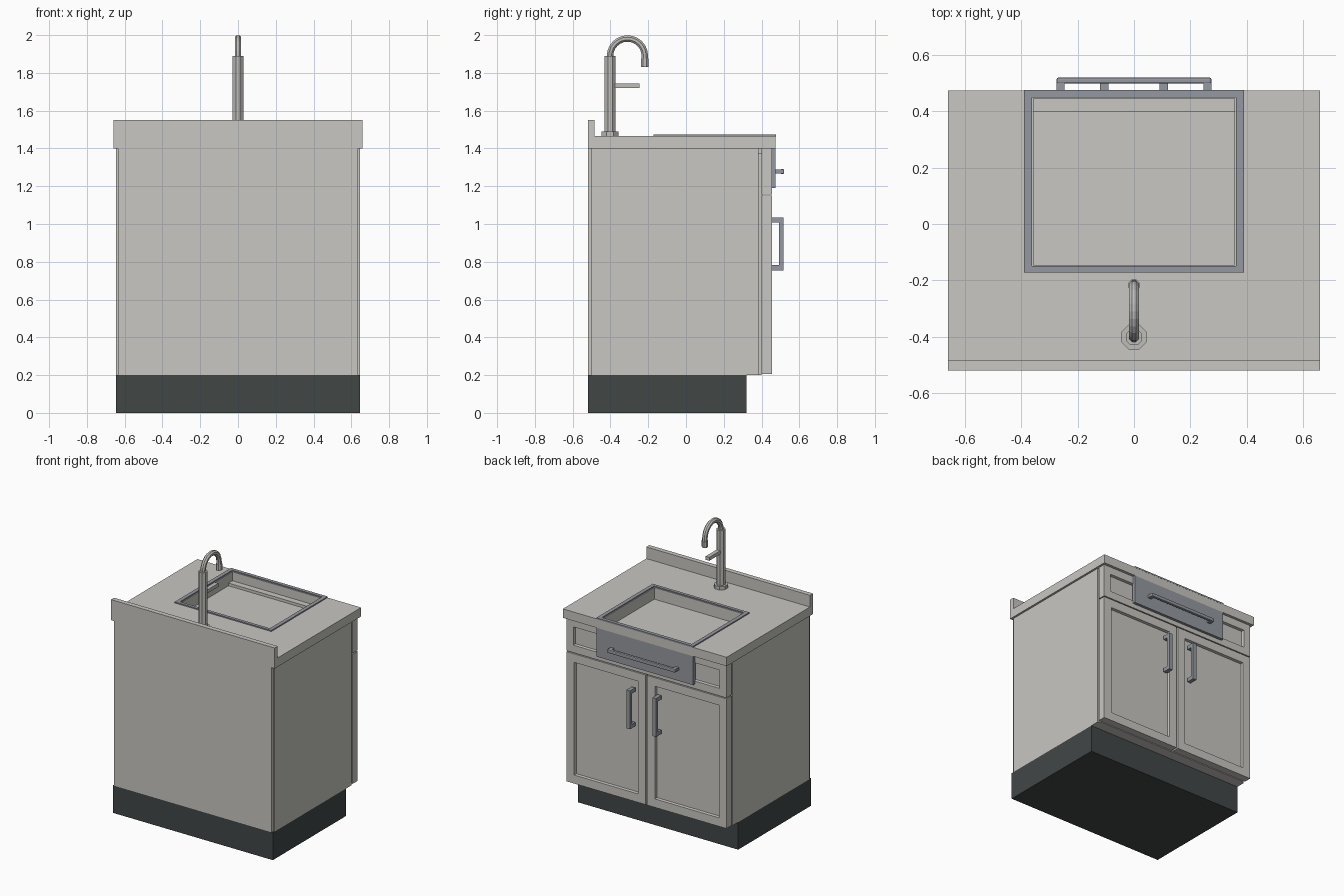
import bpy, bmesh, math
from mathutils import Vector

if "Cube" in bpy.data.objects:
    bpy.data.objects.remove(bpy.data.objects["Cube"])


def material(name, rgb):
    m = bpy.data.materials.new(name)
    m.diffuse_color = (*rgb, 1)
    m.use_nodes = True
    m.node_tree.nodes["Principled BSDF"].inputs["Base Color"].default_value = m.diffuse_color
    return m


STONE = material("warm_light_grey", (0.58, 0.57, 0.54))
STEEL = material("blue_grey_steel", (0.30, 0.315, 0.35))
FAUCET = material("faucet_grey", (0.52, 0.515, 0.49))
DARK = material("dark_plinth", (0.053, 0.063, 0.062))


def finish(name, bm, mat):
    bmesh.ops.recalc_face_normals(bm, faces=bm.faces)
    me = bpy.data.meshes.new(name)
    bm.to_mesh(me)
    bm.free()
    me.materials.append(mat)
    ob = bpy.data.objects.new(name, me)
    bpy.context.collection.objects.link(ob)
    return ob


def add_box(bm, x0, x1, y0, y1, z0, z1):
    v = bmesh.ops.create_cube(bm, size=1)["verts"]
    for p in v:
        p.co = Vector(((x0, x1)[p.co.x > 0], (y0, y1)[p.co.y > 0], (z0, z1)[p.co.z > 0]))


def boxes(name, mat, *dims):
    bm = bmesh.new()
    for d in dims:
        add_box(bm, *d)
    return finish(name, bm, mat)


def frame(name, mat, xo, yo0, yo1, xi, yi0, yi1, z0, z1):
    # rectangular ring with a clean inner opening
    bm = bmesh.new()
    rings = []
    for x, a, b, z in ((xo, yo0, yo1, z0), (xo, yo0, yo1, z1), (xi, yi0, yi1, z1), (xi, yi0, yi1, z0)):
        rings.append([bm.verts.new(c) for c in ((-x, a, z), (x, a, z), (x, b, z), (-x, b, z))])
    for i in range(4):
        r, s = rings[i], rings[(i + 1) % 4]
        for k in range(4):
            bm.faces.new((r[k], r[(k + 1) % 4], s[(k + 1) % 4], s[k]))
    return finish(name, bm, mat)


def panel(name, x0, x1, z0, z1, rim):
    # slab with a recessed centre panel on its +y face
    bm = bmesh.new()
    add_box(bm, x0, x1, 0.40, 0.455, z0, z1)
    bm.normal_update()
    f = max(bm.faces, key=lambda q: q.calc_center_median().y)
    bmesh.ops.inset_region(bm, faces=[f], thickness=rim)
    bmesh.ops.inset_region(bm, faces=[f], thickness=0.004, depth=-0.02)
    return finish(name, bm, STONE)


def tube(name, mat, path, radius, sides):
    # sweep a polygon along a path lying in the yz plane
    bm = bmesh.new()
    rings = []
    for i, p in enumerate(path):
        t = (Vector(path[min(i + 1, len(path) - 1)]) - Vector(path[max(i - 1, 0)])).normalized()
        n = t.cross(Vector((1, 0, 0)))
        rings.append([bm.verts.new(Vector(p) + radius * (math.cos(a) * Vector((1, 0, 0)) + math.sin(a) * n))
                      for a in ((k + 0.5) * math.tau / sides for k in range(sides))])
    for r, s in zip(rings, rings[1:]):
        for k in range(sides):
            bm.faces.new((r[k], r[(k + 1) % sides], s[(k + 1) % sides], s[k]))
    bm.faces.new(rings[0])
    bm.faces.new(rings[-1])
    return finish(name, bm, mat)


# cabinet carcass
boxes("plinth", DARK, (-0.645, 0.645, -0.52, 0.32, 0, 0.2))
boxes("cabinet_core", STONE, (-0.632, 0.632, -0.50, 0.40, 0.2, 1.375))
boxes("back_panel", STONE, (-0.635, 0.635, -0.52, -0.50, 0.2, 1.4))
for s, side in ((-1, "left"), (1, "right")):
    xs = sorted((s * 0.62, s * 0.645))
    boxes(side + "_side_panel", STONE, (*xs, -0.50, 0.385, 0.2, 1.4))

# worktop with sink opening, and backsplash
frame("worktop", STONE, 0.66, -0.52, 0.475, 0.362, -0.15, 0.45, 1.4, 1.465)
boxes("backsplash", STONE, (-0.66, 0.66, -0.52, -0.485, 1.465, 1.55))

# sink
frame("sink_rim", STEEL, 0.39, -0.173, 0.476, 0.362, -0.15, 0.45, 1.462, 1.473)
frame("sink_walls", STONE, 0.375, -0.16, 0.455, 0.357, -0.145, 0.445, 1.375, 1.465)
boxes("sink_floor", STONE, (-0.36, 0.36, -0.147, 0.447, 1.37, 1.38))
boxes("sink_apron", STEEL, (-0.39, 0.39, 0.45, 0.475, 1.19, 1.4))

# doors, drawer front and handles
panel("drawer_front", -0.645, 0.645, 1.157, 1.4, 0.078)
for s, side in ((-1, "left"), (1, "right")):
    xs = sorted((s * 0.006, s * 0.645))
    panel(side + "_door", *xs, 0.205, 1.15, 0.088)
    hx = sorted((s * 0.09, s * 0.12))
    boxes(side + "_door_handle", STEEL,
          (*hx, 0.493, 0.515, 0.755, 1.035),
          (*hx, 0.455, 0.493, 0.755, 0.783), (*hx, 0.455, 0.493, 1.007, 1.035))
    px = sorted((s * 0.247, s * 0.275))
    boxes(side + "_bar_post", STEEL, (*px, 0.475, 0.505, 1.268, 1.288))
bar = boxes("apron_bar", STEEL, (-0.275, 0.275, 0.499, 0.52, 1.265, 1.291))
bev = bar.modifiers.new("bevel", "BEVEL")
bev.width, bev.segments = 0.006, 2

# faucet
Y = -0.402
tube("faucet_flange", FAUCET, [(0, Y, 1.465), (0, Y, 1.49)], 0.048, 8)
tube("faucet_column", FAUCET, [(0, Y, 1.48), (0, Y, 1.89)], 0.031, 8)
arc = [(0, Y + 0.092 - 0.092 * math.cos(a), 1.89 + 0.092 * math.sin(a))
       for a in (math.pi * i / 12 for i in range(13))]
tube("faucet_spout", FAUCET, [(0, Y, 1.87)] + arc + [(0, Y + 0.184, 1.87)], 0.0185, 8)
tube("faucet_nozzle", FAUCET, [(0, Y + 0.184, 1.875), (0, Y + 0.184, 1.83)], 0.022, 8)
boxes("faucet_lever", FAUCET, (-0.015, 0.015, -0.39, -0.247, 1.72, 1.745))
